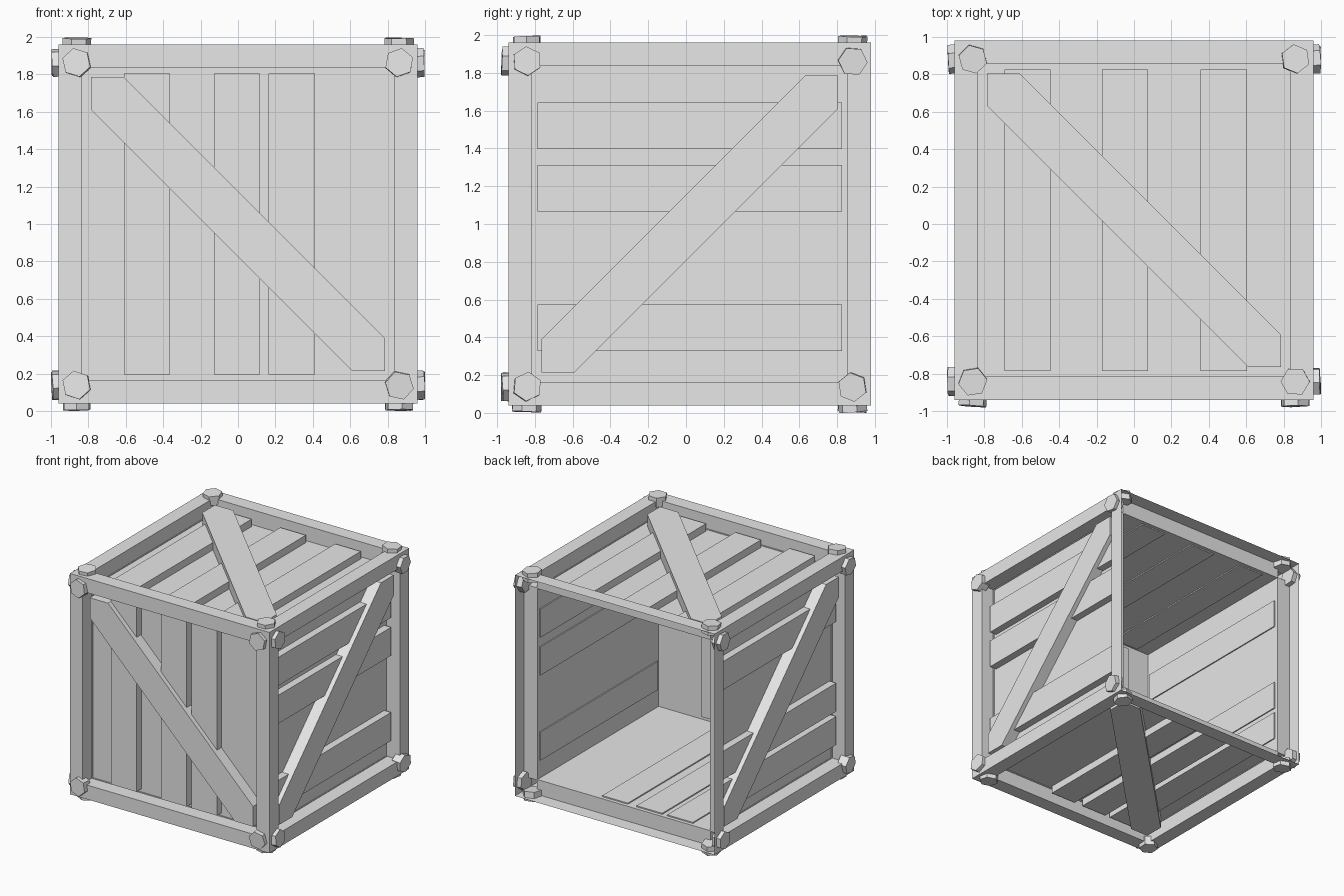
import bpy
import bmesh
import math
import random
from mathutils import Matrix, Vector

random.seed(4)
if "Cube" in bpy.data.objects:
    bpy.data.objects.remove(bpy.data.objects["Cube"], do_unlink=True)

HALF = 0.96                       # half size of the crate
CENTRE = Vector((0, 0.02, 1.0))
RIM = 0.175                       # width of the frame around each panel
RECESS = 0.13                     # depth of each panel
OPENING = HALF - RIM

grey = bpy.data.materials.new("plain_grey")
grey.use_nodes = True
grey.diffuse_color = (0.8, 0.8, 0.8, 1)
grey.node_tree.nodes["Principled BSDF"].inputs["Base Color"].default_value = (0.8, 0.8, 0.8, 1)


def finish(name, bm, matrix, solid=True):
    bm.transform(matrix)
    if solid:
        bmesh.ops.recalc_face_normals(bm, faces=bm.faces[:])
    mesh = bpy.data.meshes.new(name)
    bm.to_mesh(mesh)
    bm.free()
    mesh.materials.append(grey)
    obj = bpy.data.objects.new(name, mesh)
    bpy.context.collection.objects.link(obj)


def panel_matrix(u, v, n):
    """Local x across the planks, y along them, z out of the crate."""
    axes = Matrix((u, v, n)).transposed().to_4x4()
    return Matrix.Translation(CENTRE + Vector(n) * HALF) @ axes


def add_plank(name, matrix, offset):
    bm = bmesh.new()
    bmesh.ops.create_cube(bm, size=1)
    size = Matrix.Diagonal((0.247, 2 * OPENING + 0.04, 0.075, 1))
    finish(name, bm, matrix @ Matrix.Translation((offset, 0, -0.1025)) @ size)


def add_brace(name, matrix):
    # Diagonal board trimmed to the corners of the opening
    a, b = OPENING, OPENING - 0.175
    outline = [(-a, a), (-b, a), (a, -b), (a, -a), (b, -a), (-a, b)]
    bm = bmesh.new()
    face = bm.faces.new([bm.verts.new((x, y, -0.025)) for x, y in outline])
    side = bmesh.ops.extrude_face_region(bm, geom=[face])
    moved = [g for g in side["geom"] if isinstance(g, bmesh.types.BMVert)]
    bmesh.ops.translate(bm, verts=moved, vec=(0, 0, -0.1))
    finish(name, bm, matrix)


def add_bolt(name, matrix, x, y):
    bm = bmesh.new()
    bmesh.ops.create_cone(bm, cap_ends=True, segments=6, radius1=0.078, radius2=0.078,
                          depth=0.08, matrix=Matrix.Translation((0, 0, -0.006)))
    tilt = Matrix.Rotation(random.uniform(-0.08, 0.08), 4, 'X')
    tilt = tilt @ Matrix.Rotation(random.uniform(-0.08, 0.08), 4, 'Y')
    turn = Matrix.Rotation(random.uniform(0, math.pi), 4, 'Z')
    finish(name, bm, matrix @ Matrix.Translation((x, y, 0)) @ tilt @ turn)


# Thin crate shell: open back, recessed panel in every other side
bm = bmesh.new()
bmesh.ops.create_cube(bm, size=2 * HALF)
bmesh.ops.delete(bm, geom=[f for f in bm.faces if f.normal.y > 0.5], context='FACES_ONLY')
panels = bm.faces[:]
bmesh.ops.inset_individual(bm, faces=panels, thickness=RIM)
bmesh.ops.inset_individual(bm, faces=panels, thickness=0.0001, depth=-RECESS)
finish("crate_shell", bm, Matrix.Translation(CENTRE), solid=False)

# Axes of each side and the places of its three raised planks
X, Y, Z = Vector((1, 0, 0)), Vector((0, 1, 0)), Vector((0, 0, 1))
sides = {
    "front": (X, Z, -Y, (-0.487, -0.005, 0.287)),
    "left": (Z, -Y, X, (0.52, 0.19, -0.55)),
    "right": (Z, Y, -X, (0.5, -0.28, -0.57)),
    "top": (X, Y, Z, (-0.57, -0.048, 0.48)),
    "bottom": (X, -Y, -Z, (0.105, -0.225, -0.52)),
}
for side_name, (u, v, n, offsets) in sides.items():
    matrix = panel_matrix(u, v, n)
    for i, offset in enumerate(offsets, 1):
        add_plank(f"{side_name}_plank_{i}", matrix, offset)
    add_brace(f"{side_name}_brace", matrix)
    corners = [(x, y) for x in (-0.862, 0.862) for y in (-0.862, 0.862)]
    for i, (x, y) in enumerate(corners, 1):
        add_bolt(f"{side_name}_bolt_{i}", matrix, x, y)
